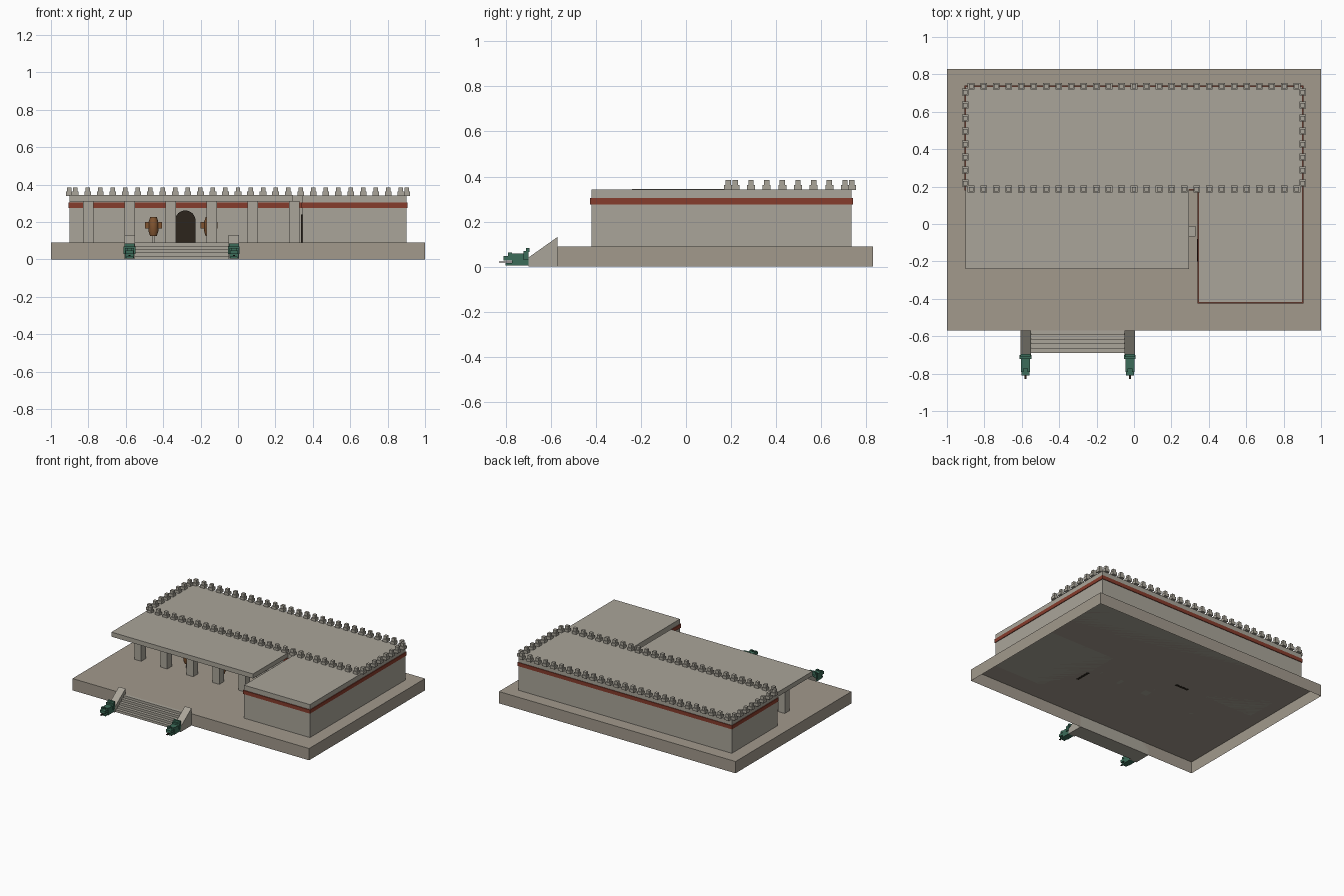
import bpy, bmesh, math
from mathutils import Matrix, Vector

if "Cube" in bpy.data.objects:
    bpy.data.objects.remove(bpy.data.objects["Cube"])


def material(name, rgb):
    m = bpy.data.materials.new(name)
    m.diffuse_color = (*rgb, 1)
    m.use_nodes = True
    m.node_tree.nodes["Principled BSDF"].inputs["Base Color"].default_value = m.diffuse_color
    return m


STONE = material("stone", (0.40, 0.375, 0.32))
FLOOR = material("floor_stone", (0.36, 0.32, 0.265))
RED = material("red_band", (0.24, 0.045, 0.025))
GREEN = material("green_stone", (0.045, 0.15, 0.10))
DARK = material("dark_opening", (0.025, 0.018, 0.012))
BROWN = material("brown_wood", (0.22, 0.09, 0.03))


def add_box(bm, x0, x1, y0, y1, z0, z1):
    m = Matrix.Translation(((x0 + x1) / 2, (y0 + y1) / 2, (z0 + z1) / 2))
    return bmesh.ops.create_cube(bm, size=1, matrix=m @ Matrix.Diagonal((x1 - x0, y1 - y0, z1 - z0, 1)))


def finish(bm, name, mat):
    bmesh.ops.recalc_face_normals(bm, faces=bm.faces)
    me = bpy.data.meshes.new(name)
    bm.to_mesh(me)
    bm.free()
    me.materials.append(mat)
    ob = bpy.data.objects.new(name, me)
    bpy.context.collection.objects.link(ob)
    return ob


def boxes(name, mat, *dims):
    bm = bmesh.new()
    for d in dims:
        add_box(bm, *d)
    return finish(bm, name, mat)


def prism(name, mat, points, push):
    """Extrude a closed 3D outline along a vector."""
    bm = bmesh.new()
    f = bm.faces.new([bm.verts.new(p) for p in points])
    r = bmesh.ops.extrude_face_region(bm, geom=[f])
    bmesh.ops.translate(bm, vec=Vector(push), verts=[v for v in r["geom"] if isinstance(v, bmesh.types.BMVert)])
    return finish(bm, name, mat)


# Platform, hollow and open underneath
bm = bmesh.new()
add_box(bm, -1, 1, -0.57, 0.83, 0, 0.09)
bm.normal_update()
bmesh.ops.delete(bm, geom=[f for f in bm.faces if f.normal.z < -0.5], context='FACES')
finish(bm, "platform", FLOOR)

# Main hall, side wing and porch roof
boxes("main_hall", STONE, (-0.902, 0.902, 0.185, 0.735, 0.09, 0.342))
boxes("side_wing", STONE, (0.345, 0.902, -0.42, 0.185, 0.09, 0.342))
boxes("porch_roof", STONE, (-0.902, 0.295, -0.24, 0.185, 0.31, 0.345))

# Red bands around both blocks
boxes("hall_band", RED, (-0.907, 0.907, 0.179, 0.74, 0.276, 0.304))
boxes("wing_band", RED, (0.339, 0.907, -0.426, 0.19, 0.276, 0.304))

# Porch columns
boxes("porch_columns", STONE, *[(x - 0.028, x + 0.028, -0.066, -0.01, 0.09, 0.312)
                                for x in [-0.80 + 0.22 * i for i in range(6)]])

# Stepped roof merlons on all four edges of the main hall
bm = bmesh.new()
spots = [(-0.871 + 0.067 * i, y) for i in range(27) for y in (0.187, 0.736)]
spots += [(x, 0.219 + 0.0695 * i) for i in range(8) for x in (-0.902, 0.902)]
for x, y in spots:
    add_box(bm, x - 0.018, x + 0.018, y - 0.018, y + 0.018, 0.34, 0.362)
    add_box(bm, x - 0.012, x + 0.012, y - 0.012, y + 0.012, 0.362, 0.385)
finish(bm, "roof_merlons", STONE)


# Arched doors
def arch(cx, w, z0, z1):
    r = w / 2
    pts = [(cx - r, z0), (cx + r, z0)]
    return pts + [(cx + r * math.cos(a), z1 - r + r * math.sin(a))
                  for a in [math.pi * i / 12 for i in range(13)]]


prism("main_door", DARK, [(u, 0.172, v) for u, v in arch(-0.282, 0.11, 0.089, 0.262)], (0, 0.02, 0))
prism("wing_door", DARK, [(0.336, u, v) for u, v in arch(-0.14, 0.12, 0.089, 0.24)], (0.02, 0, 0))

# Stairs with sloped side walls
boxes("stairs", STONE, *[(-0.555, -0.05, -0.69 + 0.024 * i, -0.569, 0.018 * i, 0.018 * (i + 1)) for i in range(5)])
for side, cx in (("left", -0.58), ("right", -0.022)):
    x = cx - 0.028
    prism(side + "_stair_wall", STONE, [(x, -0.57, 0), (x, -0.70, 0), (x, -0.70, 0.04), (x, -0.57, 0.132)],
          (0.056, 0, 0))
    # Serpent head: collar, skull, jaws, eyes and crest
    boxes(side + "_serpent_head", GREEN,
          (cx - 0.024, cx + 0.024, -0.772, -0.698, 0.005, 0.058),
          (cx - 0.031, cx + 0.031, -0.722, -0.700, 0.030, 0.070),
          (cx - 0.027, cx + 0.027, -0.710, -0.695, 0.065, 0.084),
          (cx - 0.021, cx + 0.021, -0.810, -0.770, 0.028, 0.048),
          (cx - 0.020, cx + 0.020, -0.800, -0.770, 0.006, 0.017),
          (cx - 0.024, cx - 0.010, -0.790, -0.772, 0.046, 0.062),
          (cx + 0.010, cx + 0.024, -0.790, -0.772, 0.046, 0.062))
    boxes(side + "_serpent_tongue", DARK, (cx - 0.005, cx + 0.005, -0.83, -0.77, 0.018, 0.024))

# Wooden drums with crossbars on slim stands
for side, cx in (("left", -0.452), ("right", -0.155)):
    bm = bmesh.new()
    prof = [(0.018, 0.125), (0.026, 0.15), (0.027, 0.178), (0.026, 0.2), (0.018, 0.226)]
    n = 16
    rings = [[bm.verts.new((cx + r * math.cos(math.tau * i / n), 0.03 + r * math.sin(math.tau * i / n), z))
              for i in range(n)] for r, z in prof]
    for a, b in zip(rings, rings[1:]):
        for i in range(n):
            bm.faces.new((a[i], a[(i + 1) % n], b[(i + 1) % n], b[i]))
    bm.faces.new(rings[0])
    bm.faces.new(rings[-1])
    ob = finish(bm, side + "_drum", BROWN)
    bpy.context.view_layer.objects.active = ob
    ob.select_set(True)
    bpy.ops.object.shade_smooth_by_angle(angle=math.radians(35))
    ob.select_set(False)
    boxes(side + "_drum_bar", BROWN, (cx - 0.046, cx + 0.046, 0.018, 0.042, 0.166, 0.2))
    boxes(side + "_drum_stand", STONE, (cx - 0.006, cx + 0.006, 0.024, 0.036, 0.09, 0.13))
